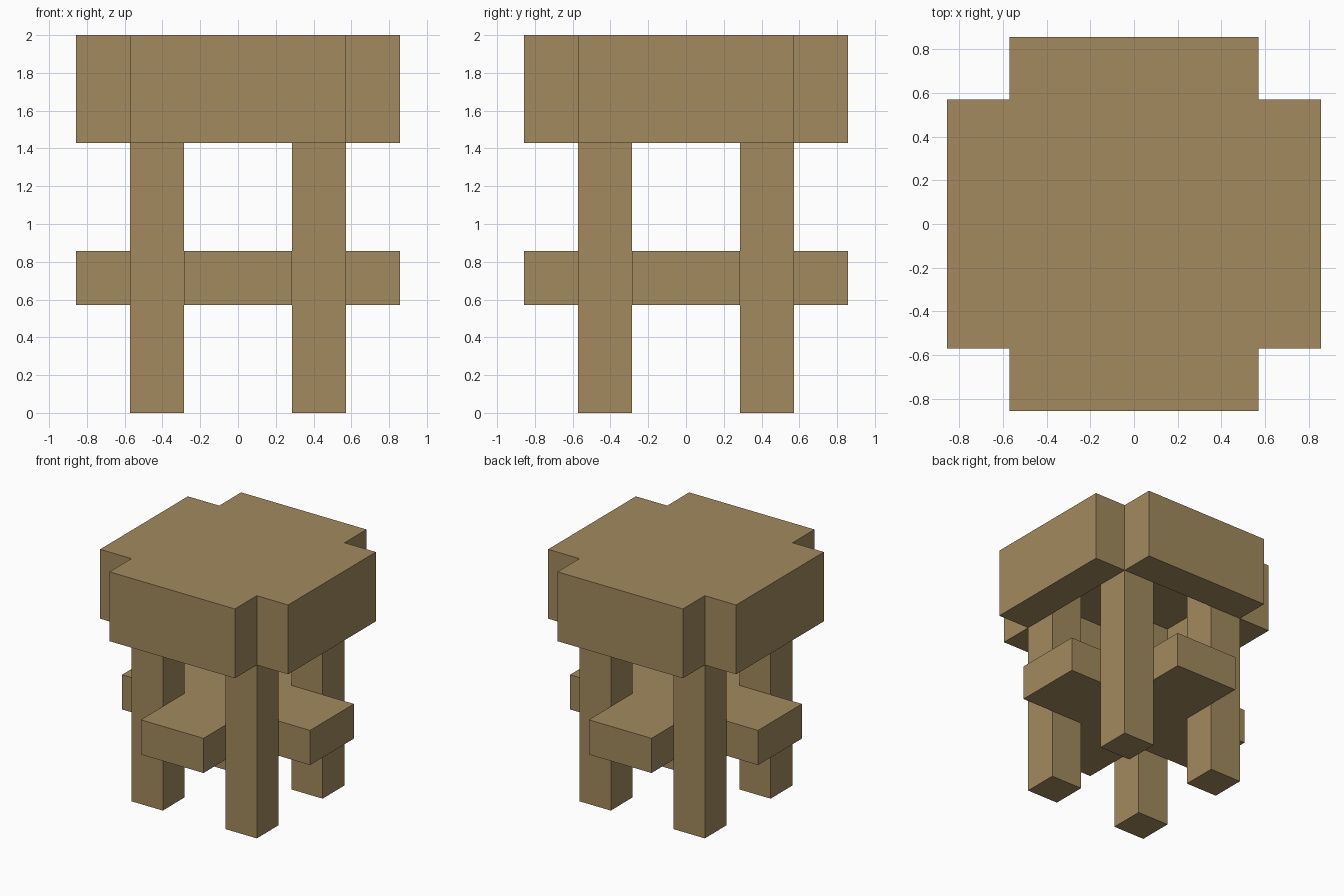
import bpy, bmesh

U = 2 / 7  # grid unit of the blocky design

if "Cube" in bpy.data.objects:
    bpy.data.objects.remove(bpy.data.objects["Cube"], do_unlink=True)

# Single wood colour
wood = bpy.data.materials.new("tan wood")
wood.use_nodes = True
colour = (0.361, 0.254, 0.112, 1)
wood.diffuse_color = colour
bsdf = next(n for n in wood.node_tree.nodes if n.type == "BSDF_PRINCIPLED")
bsdf.inputs["Base Color"].default_value = colour


def prism(name, outline, z0, z1):
    """Extrude an outline (in grid units, counter-clockwise) from z0 to z1."""
    bm = bmesh.new()
    base = bm.faces.new([bm.verts.new((x * U, y * U, z0 * U)) for x, y in outline])
    top = bmesh.ops.extrude_face_region(bm, geom=[base], use_keep_orig=True)
    moved = [g for g in top["geom"] if isinstance(g, bmesh.types.BMVert)]
    bmesh.ops.translate(bm, verts=moved, vec=(0, 0, (z1 - z0) * U))
    bmesh.ops.recalc_face_normals(bm, faces=bm.faces)
    mesh = bpy.data.meshes.new(name)
    bm.to_mesh(mesh)
    bm.free()
    mesh.materials.append(wood)
    obj = bpy.data.objects.new(name, mesh)
    bpy.context.collection.objects.link(obj)
    return obj


def box(name, x0, x1, y0, y1, z0, z1):
    return prism(name, [(x0, y0), (x1, y0), (x1, y1), (x0, y1)], z0, z1)


# Seat: recessed panel with a deep rim block on each side
box("seat_panel", -2, 2, -2, 2, 6, 7)
box("seat_rim_front", -2, 2, -3, -2, 5, 7)
box("seat_rim_back", -2, 2, 2, 3, 5, 7)
box("seat_rim_right", -3, -2, -2, 2, 5, 7)
box("seat_rim_left", 2, 3, -2, 2, 5, 7)

# Legs: run up inside the rim to the underside of the panel
for side, x in (("right", -2), ("left", 1)):
    for end, y in (("front", -2), ("back", 1)):
        box(f"{end}_{side}_leg", x, x + 1, y, y + 1, 0, 6)

# Cross-shaped shelf between the legs
arm = [(1, -1), (3, -1), (3, 1)]
cross = []
for _ in range(4):
    cross += arm
    arm = [(-y, x) for x, y in arm]
prism("cross_shelf", cross, 2, 3)
